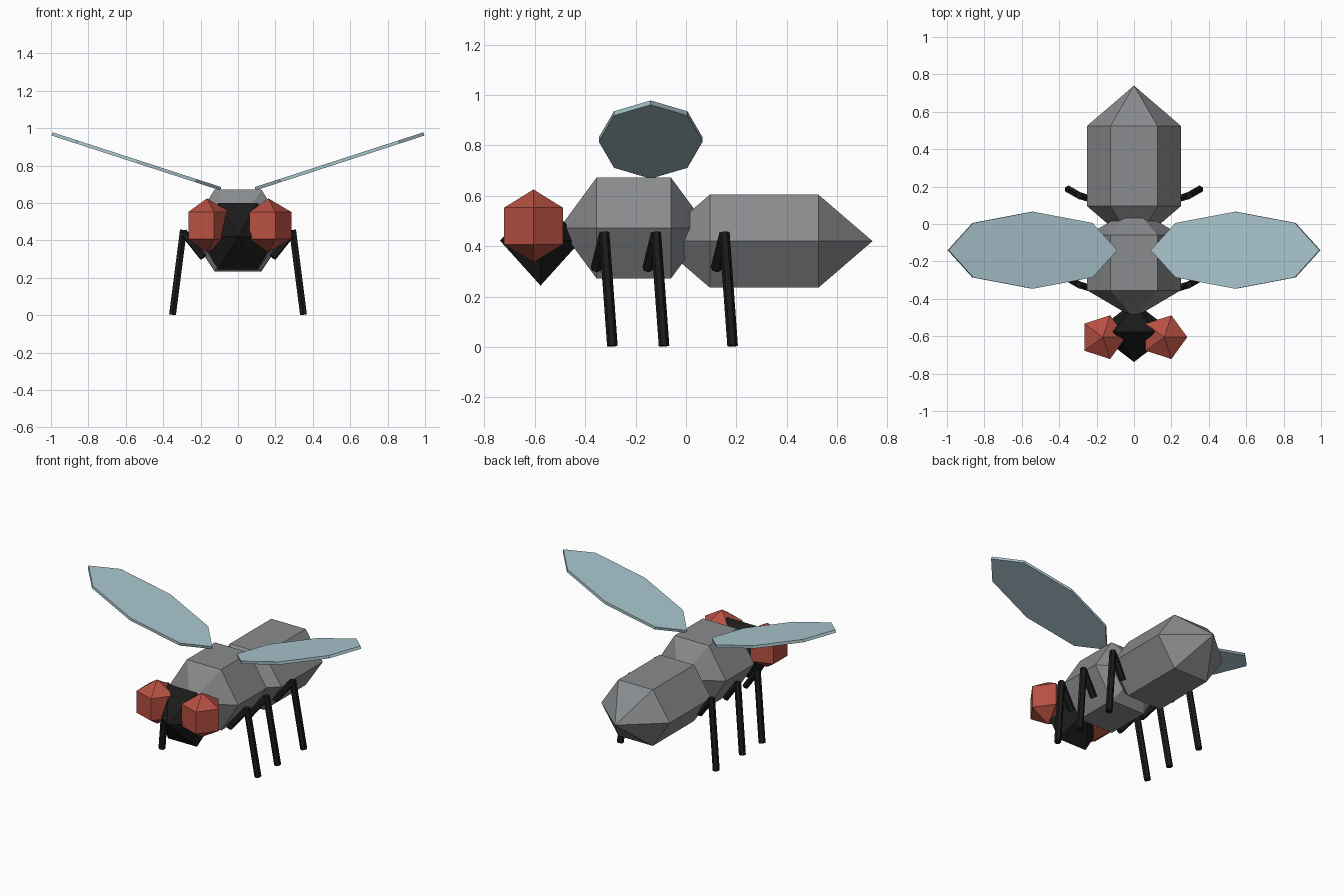
import bpy, bmesh
from math import sin, cos, pi, radians
from mathutils import Vector, Matrix

if "Cube" in bpy.data.objects:
    bpy.data.objects.remove(bpy.data.objects["Cube"])


def material(name, r, g, b):
    m = bpy.data.materials.new(name)
    m.diffuse_color = (r, g, b, 1)
    m.use_nodes = True
    m.node_tree.nodes["Principled BSDF"].inputs["Base Color"].default_value = m.diffuse_color
    return m


GREY = material("body grey", 0.25, 0.26, 0.27)
BLACK = material("dark chitin", 0.011, 0.011, 0.011)
RED = material("eye red", 0.47, 0.08, 0.055)
BLUE = material("wing pale blue", 0.40, 0.56, 0.62)


def finish(name, bm, mat):
    bmesh.ops.recalc_face_normals(bm, faces=bm.faces)
    me = bpy.data.meshes.new(name)
    bm.to_mesh(me)
    bm.free()
    me.materials.append(mat)
    ob = bpy.data.objects.new(name, me)
    bpy.context.collection.objects.link(ob)
    return ob


def faceted_ball(name, center, radii, sides, bands, mat, axis):
    """Low-poly ball: pole, rings, pole, along the y or z axis."""
    def place(u, v, w):
        p = (u, w, v) if axis == "y" else (u, v, w)
        return [c + r * k for c, r, k in zip(center, radii, p)]
    bm = bmesh.new()
    rings = []
    for i in range(1, bands):
        t = pi * i / bands
        rings.append([bm.verts.new(place(sin(t) * cos(2 * pi * k / sides),
                                         sin(t) * sin(2 * pi * k / sides), cos(t)))
                      for k in range(sides)])
    ends = [bm.verts.new(place(0, 0, 1)), bm.verts.new(place(0, 0, -1))]
    for k in range(sides):
        n = (k + 1) % sides
        bm.faces.new((ends[0], rings[0][k], rings[0][n]))
        bm.faces.new((ends[1], rings[-1][n], rings[-1][k]))
        for a, b in zip(rings, rings[1:]):
            bm.faces.new((a[k], b[k], b[n], a[n]))
    return finish(name, bm, mat)


def rod(name, a, b, radius, mat):
    """Six-sided rod between two points."""
    a, b = Vector(a), Vector(b)
    d = b - a
    m = Matrix.Translation((a + b) / 2) @ d.to_track_quat("Z", "Y").to_matrix().to_4x4()
    bm = bmesh.new()
    bmesh.ops.create_cone(bm, cap_ends=True, segments=6, radius1=radius,
                          radius2=radius, depth=d.length, matrix=m)
    return finish(name, bm, mat)


# Body
faceted_ball("abdomen", (0, 0.31, 0.42), (0.289, 0.43, 0.2465), 6, 3, GREY, "y")
faceted_ball("thorax", (0, -0.207, 0.472), (0.289, 0.295, 0.267), 6, 3, GREY, "y")
faceted_ball("head", (0, -0.577, 0.422), (0.21, 0.161, 0.206), 6, 2, BLACK, "y")

# Eyes, both turned the same way
for side, x in (("left", -0.166), ("right", 0.162)):
    faceted_ball(side + "_eye", (x, -0.605, 0.48), (0.142, 0.142, 0.145), 5, 3, RED, "z")

for side, s in (("left", -1), ("right", 1)):
    # Wing: thin eight-sided plate, tilted upward
    bm = bmesh.new()
    m = (Matrix.Translation((s * 0.543, -0.14, 0.823))
         @ Matrix.Rotation(radians(-18 * s), 4, "Y")
         @ Matrix.Diagonal((0.474, 0.206, 1, 1)))
    bmesh.ops.create_cone(bm, cap_ends=True, segments=8, radius1=1, radius2=1,
                          depth=0.018, matrix=m)
    finish(side + "_wing", bm, BLUE)

    # Legs: short upper part out of the body, long lower part to the ground
    for row, y in (("front", -0.325), ("middle", -0.12), ("back", 0.152)):
        knee = (s * 0.292, y, 0.445)
        rod(f"{side}_{row}_upper_leg", (s * 0.185, y - 0.033, 0.31), knee, 0.021, BLACK)
        rod(f"{side}_{row}_lower_leg", (s * 0.292, y, 0.455),
            (s * 0.35, y + 0.033, 0.004), 0.021, BLACK)
